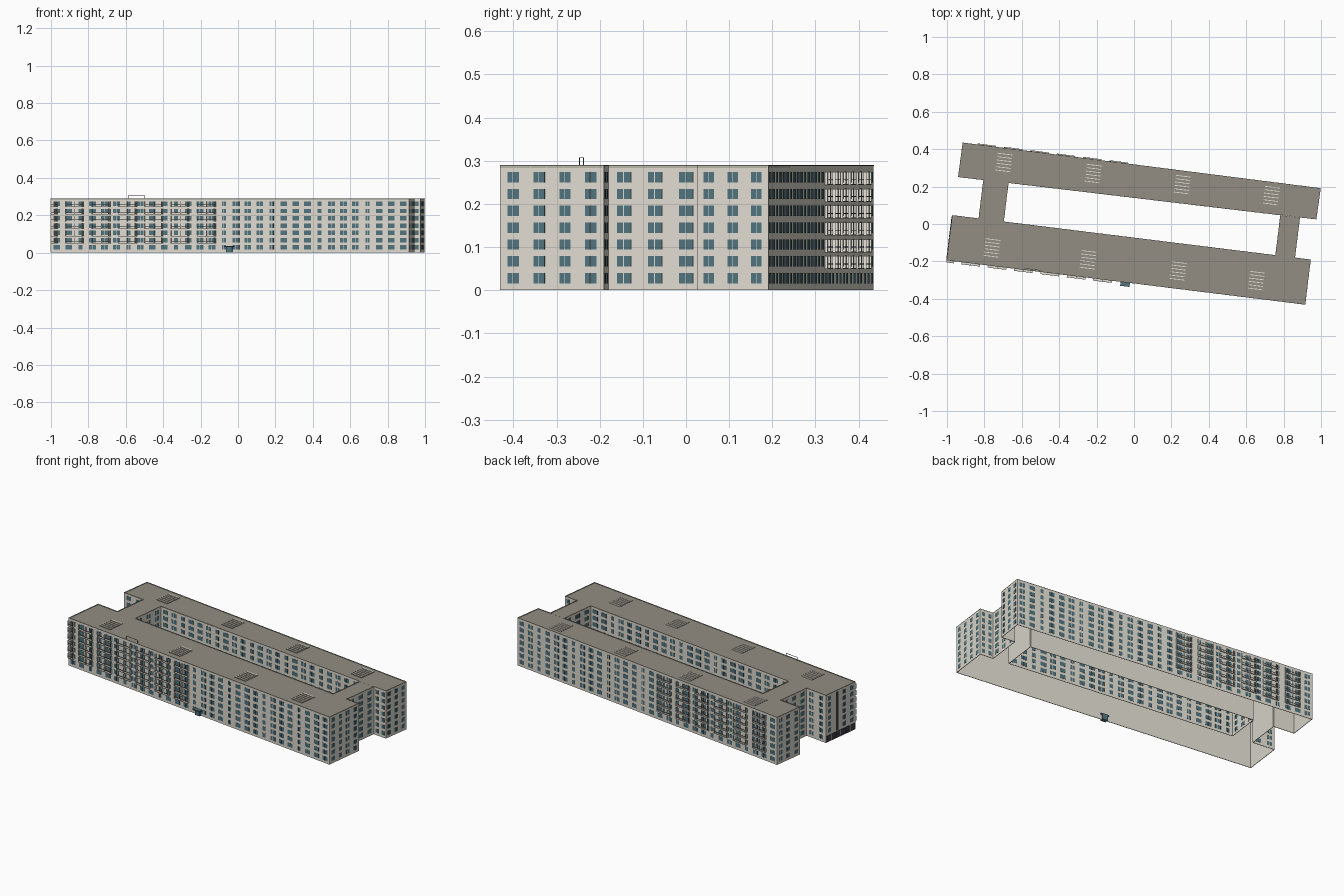
import bpy, bmesh, math
from mathutils import Vector

cube = bpy.data.objects.get("Cube")
if cube:
    bpy.data.objects.remove(cube, do_unlink=True)

TURN = math.radians(-7.05)
ROOF, TOP = 0.287, 0.29
FLOORS = [0.028 + 0.039 * i for i in range(7)]


def material(name, color):
    m = bpy.data.materials.new(name)
    m.use_nodes = True
    m.diffuse_color = (*color, 1)
    m.node_tree.nodes["Principled BSDF"].inputs["Base Color"].default_value = (*color, 1)
    return m


WALL = material("pale stone", (0.74, 0.71, 0.63))
ROOFING = material("brown grey roofing", (0.29, 0.27, 0.225))
GLASS = material("teal glass", (0.08, 0.17, 0.2))
DARK = material("dark frame", (0.05, 0.05, 0.047))
RAIL = material("brown grey railing", (0.2, 0.16, 0.14))
LIGHT = material("light slat", (0.8, 0.78, 0.71))
SHOP = material("dark shopfront", (0.055, 0.05, 0.075))


class Part:
    """Collects prisms into one object of one colour."""

    def __init__(self, name, mat):
        self.name, self.mat, self.bm = name, mat, bmesh.new()

    def prism(self, plan, z0, z1):
        low = [self.bm.verts.new((x, y, z0)) for x, y in plan]
        high = [self.bm.verts.new((x, y, z1)) for x, y in plan]
        self.bm.faces.new(low[::-1])
        self.bm.faces.new(high)
        n = len(plan)
        for i in range(n):
            j = (i + 1) % n
            self.bm.faces.new((low[i], low[j], high[j], high[i]))

    def rect(self, cx, cy, w, d, z0, z1):
        x, y = w / 2, d / 2
        self.prism([(cx - x, cy - y), (cx + x, cy - y), (cx + x, cy + y), (cx - x, cy + y)], z0, z1)

    def on(self, wall, s0, s1, z0, z1, out0, out1):
        # box placed along a wall, measured from its start and outwards
        a, b = wall
        d = (b - a).normalized()
        n = Vector((d.y, -d.x))
        pts = [a + d * s + n * o for s, o in ((s0, out1), (s1, out1), (s1, out0), (s0, out0))]
        self.prism([tuple(p) for p in pts], z0, z1)

    def finish(self):
        bmesh.ops.recalc_face_normals(self.bm, faces=self.bm.faces)
        mesh = bpy.data.meshes.new(self.name)
        self.bm.to_mesh(mesh)
        self.bm.free()
        mesh.materials.append(self.mat)
        obj = bpy.data.objects.new(self.name, mesh)
        obj.rotation_euler.z = TURN
        bpy.context.collection.objects.link(obj)


# Plan outlines, walked so that outdoors is on the right
outer = [(-.97, -.315), (.961, -.315), (.961, -.073), (.876, -.073), (.876, .144), (.964, .145),
         (.967, .312), (-.962, .319), (-.964, .134), (-.828, .135), (-.828, -.073), (-.97, -.073)]
court = [(-.693, -.073), (-.693, .136), (.771, .143), (.771, -.073)]


def walls_of(loop):
    pts = [Vector(p) for p in loop]
    return list(zip(pts, pts[1:] + pts[:1]))


outer_walls, court_walls = walls_of(outer), walls_of(court)
walls = outer_walls + court_walls
front, back, west_end = outer_walls[0], outer_walls[6], outer_walls[11]

# Flat roofs over the two long blocks and the two links
for name, plan in (
        ("front_roof", [outer[0], outer[1], outer[2], outer[11]]),
        ("back_roof", [outer[5], outer[6], outer[7], outer[8]]),
        ("west_link_roof", [outer[10], court[0], court[1], outer[9]]),
        ("east_link_roof", [court[3], outer[3], outer[4], court[2]])):
    roof = Part(name, ROOFING)
    roof.prism(plan, ROOF - 0.002, ROOF)
    roof.finish()

# Thin outer walls, open underneath, with a roof-coloured cap
shell, cap = Part("outer_walls", WALL), Part("parapet_cap", ROOFING)
for w in walls:
    length = (w[1] - w[0]).length
    shell.on(w, 0, length, 0, TOP - 0.0015, -0.003, 0)
    cap.on(w, 0, length, TOP - 0.0015, TOP, -0.005, 0.0005)
shell.finish()
cap.finish()

# Windows: two panes each, with a dark jamb in the links and courtyard
panes, jambs = Part("window_panes", GLASS), Part("window_jambs", DARK)
for w in walls:
    length = (w[1] - w[0]).length
    n = max(2, round(length / 0.0635))
    pitch = length / n
    for i in range(n):
        half = pitch * (0.28 if length > 1 else 0.22)
        if length > 1 and i % 4 == 2:
            half *= 0.6
        mid = (i + 0.5) * pitch
        split = mid - half * 0.05
        for k, z in enumerate(FLOORS):
            if w is west_end and (k == 0 or i == 1):
                continue
            lo, hi = z - 0.012, z + 0.012
            panes.on(w, mid - half, split - .0008, lo, hi, -.001, .0008)
            panes.on(w, split + .0008, mid + half, lo, hi, -.001, .0008)
            if w in court_walls or w in outer_walls[3:5]:
                jambs.on(w, mid + half, mid + half + .002, lo, hi, -.001, .0012)
panes.finish()
jambs.finish()


# Balconies: slab, pale side screens, open railing and a dark door
def balconies(name, wall, spans, depth):
    slab, screens = Part(name + "_slabs", WALL), Part(name + "_screens", LIGHT)
    rails, doors = Part(name + "_railings", RAIL), Part(name + "_doors", DARK)
    for s0, s1 in spans:
        for z in FLOORS[1:]:
            base = z - 0.018
            slab.on(wall, s0, s1, base, base + .002, -.001, depth)
            for s in (s0, (s0 + s1) / 2, s1 - .002):
                screens.on(wall, s, s + .002, base, base + .03, -.001, depth)
            rails.on(wall, s0, s1, base + .011, base + .013, depth - .0015, depth)
            doors.on(wall, s1 - .013, s1 - .004, base + .002, base + .031, -.001, .0016)
    for part in (slab, screens, rails, doors):
        part.finish()


columns = [(.08 + .142 * i, .18 + .142 * i) for i in range(6)]
back_length = (back[1] - back[0]).length
balconies("front_balcony", front, [(0, .04)] + columns, .012)
balconies("back_balcony", back, [(back_length - b, back_length - a) for a, b in columns], .006)

# Shopfront and stair window strip on the west end
shop, strip = Part("shopfront", SHOP), Part("stair_window", DARK)
for i in range(6):
    shop.on(west_end, .006 + .039 * i, .04 + .039 * i, .003, .04, -.001, .003)
strip.on(west_end, .083, .1, .046, .28, -.001, .002)
shop.finish()
strip.finish()

# Front entrance with a canopy, running through the wall
entrance = Part("entrance", GLASS)
entrance.on(front, .937, .987, .03, .037, -.012, .022)
entrance.on(front, .945, .979, 0, .03, -.012, .012)
entrance.finish()

# Roof louvres: low ribs, each with a pale edge
ribs, slats = Part("louvre_ribs", ROOFING), Part("louvre_slats", LIGHT)
centres = [(u, .234) for u in (-.73, -.25, .23, .71)]
centres += [(u, -.227) for u in (-.738, -.22, .265, .686)]
for u, v in centres:
    for i in range(6):
        y = v + .018 * (i - 2.5)
        ribs.rect(u, y, .08, .01, ROOF - .001, ROOF + .003)
        slats.rect(u, y + .007, .08, .004, ROOF - .001, ROOF + .003)
ribs.finish()
slats.finish()

# Open frame standing on the front parapet
frame = Part("roof_frame", RAIL)
for s in (.418, .502):
    frame.on(front, s, s + .002, ROOF - .001, .308, -.009, -.007)
frame.on(front, .418, .504, .306, .308, -.009, -.007)
frame.finish()
